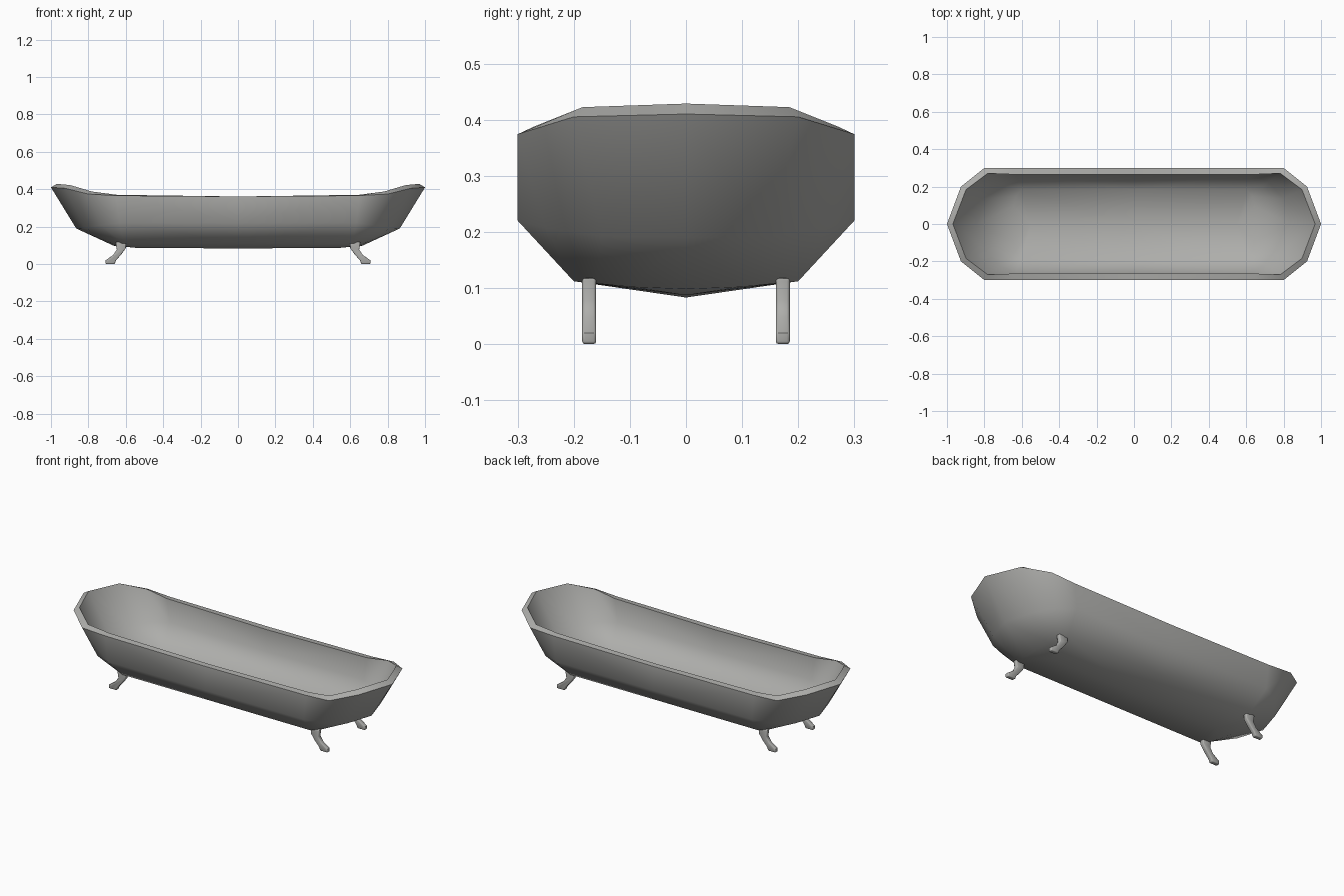
import bpy, bmesh, math
from mathutils import Vector

if "Cube" in bpy.data.objects:
    bpy.data.objects.remove(bpy.data.objects["Cube"])

enamel = bpy.data.materials.new("grey_enamel")
enamel.diffuse_color = (0.42, 0.42, 0.405, 1)
enamel.use_nodes = True
enamel.node_tree.nodes["Principled BSDF"].inputs["Base Color"].default_value = enamel.diffuse_color


def finish(bm, name, mod_type, settings, angle):
    """Turn a bmesh into an object, apply one modifier, smooth by angle."""
    me = bpy.data.meshes.new(name)
    bm.to_mesh(me)
    bm.free()
    me.materials.append(enamel)
    ob = bpy.data.objects.new(name, me)
    bpy.context.collection.objects.link(ob)
    bpy.ops.object.select_all(action='DESELECT')
    ob.select_set(True)
    bpy.context.view_layer.objects.active = ob
    mod = ob.modifiers.new(mod_type.title(), mod_type)
    for key, value in settings.items():
        setattr(mod, key, value)
    bpy.ops.object.modifier_apply(modifier=mod.name)
    bpy.ops.object.shade_smooth_by_angle(angle=math.radians(angle))
    return ob


# Tub: quarter rings from the end tip round to the middle of the long side
rim = [(1, 0, .41), (.925, .2, .405), (.8, .3, .374), (.65, .3, .366), (0, .3, .361)]
belly = [(.865, 0, .19), (.82, .15, .192), (.735, .25, .207), (.635, .3, .22), (0, .3, .22)]
base = [(.665, 0, .098), (.655, .1, .102), (.64, .16, .108), (.61, .2, .112), (0, .2, .112)]
keel_end, keel_mid = (.55, 0, .087), (0, 0, .083)

faces = []
for upper, lower in ((rim, belly), (belly, base)):
    for i in range(4):
        faces.append((upper[i], upper[i + 1], lower[i + 1], lower[i]))
faces += [(base[i], base[i + 1], keel_end) for i in range(3)]
faces.append((base[3], base[4], keel_mid, keel_end))

# Mirror the quarter into all four corners
bm = bmesh.new()
for sx in (1, -1):
    for sy in (1, -1):
        for f in faces:
            bm.faces.new([bm.verts.new((p[0] * sx, p[1] * sy, p[2])) for p in f])
bmesh.ops.remove_doubles(bm, verts=bm.verts, dist=1e-4)
bmesh.ops.recalc_face_normals(bm, faces=bm.faces)
bm.normal_update()
lowest = min(bm.faces, key=lambda f: f.calc_center_median().z)
if lowest.normal.z > 0:
    bmesh.ops.reverse_faces(bm, faces=bm.faces)
finish(bm, "tub", 'SOLIDIFY',
       {"thickness": 0.035, "offset": -1, "use_even_offset": True}, 60)

# Feet: curved side profile extruded across y
profile = [(.598, .118), (.655, .118), (.648, .078), (.668, .048), (.708, .02),
           (.708, 0), (.66, 0), (.652, .02), (.625, .05), (.6, .085)]
for sx, side in ((1, "right"), (-1, "left")):
    for sy, end in ((1, "back"), (-1, "front")):
        bm = bmesh.new()
        face = bm.faces.new([bm.verts.new((x * sx, .16 * sy, z)) for x, z in profile])
        ext = bmesh.ops.extrude_face_region(bm, geom=[face])
        moved = [g for g in ext["geom"] if isinstance(g, bmesh.types.BMVert)]
        bmesh.ops.translate(bm, verts=moved, vec=Vector((0, .025 * sy, 0)))
        bmesh.ops.recalc_face_normals(bm, faces=bm.faces)
        finish(bm, f"{end}_{side}_foot", 'BEVEL',
               {"width": 0.005, "segments": 2, "limit_method": 'ANGLE',
                "angle_limit": math.radians(60)}, 50)
